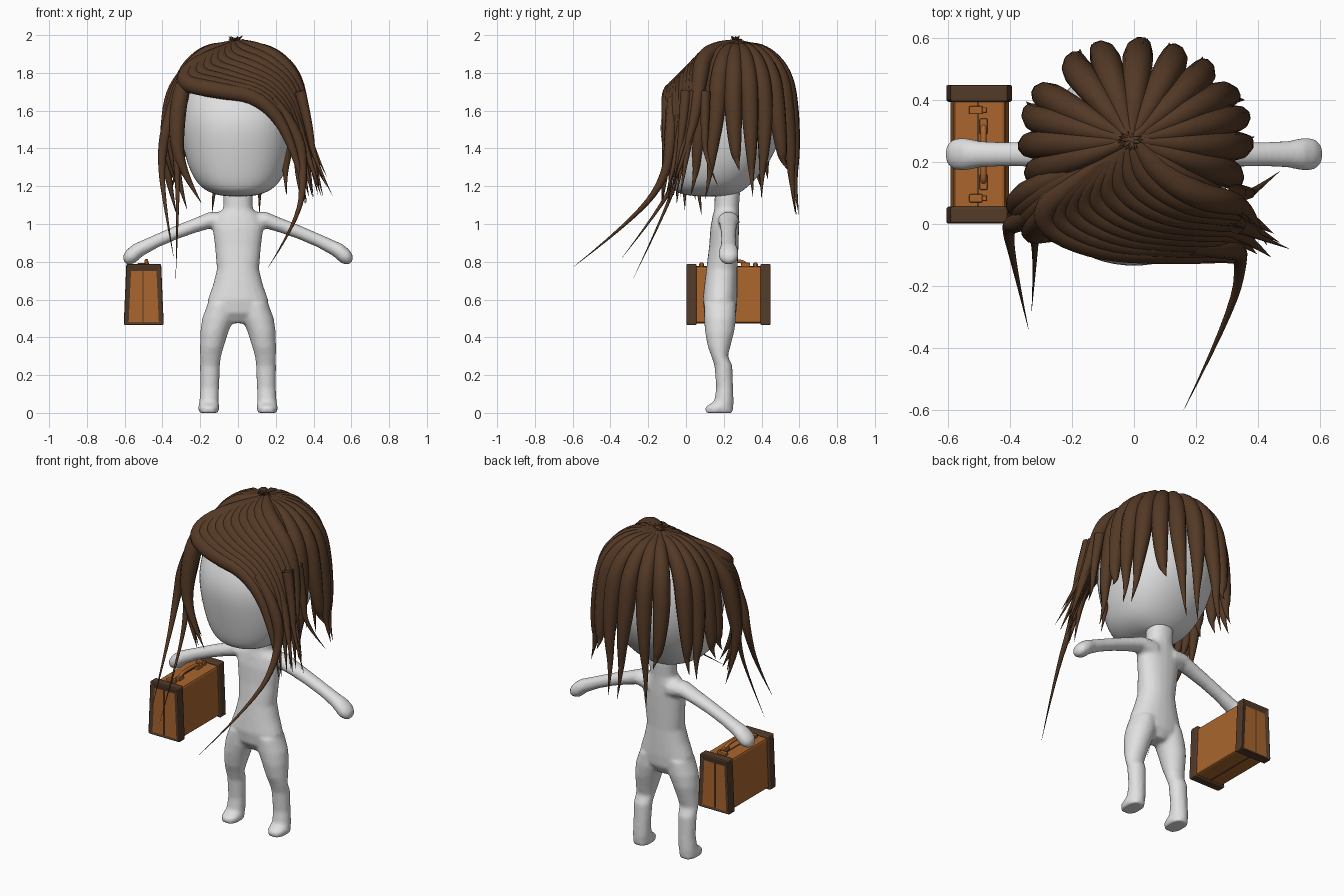
import bpy, bmesh, math, random
from mathutils import Vector

random.seed(4)
cube = bpy.data.objects.get("Cube")
if cube:
    bpy.data.objects.remove(cube, do_unlink=True)


def material(name, rgb):
    m = bpy.data.materials.new(name)
    m.use_nodes = True
    m.diffuse_color = (*rgb, 1)
    bsdf = next(n for n in m.node_tree.nodes if n.type == 'BSDF_PRINCIPLED')
    bsdf.inputs["Base Color"].default_value = (*rgb, 1)
    return m


SKIN = material("pale grey", (0.75, 0.75, 0.75))
HAIR = material("hair brown", (0.088, 0.041, 0.019))
LEATHER = material("orange leather", (0.40, 0.13, 0.026))
TRIM = material("dark brown trim", (0.085, 0.043, 0.022))


def add_object(name, bm, *mats, smooth=True):
    bmesh.ops.recalc_face_normals(bm, faces=bm.faces)
    for f in bm.faces:
        f.smooth = smooth
    mesh = bpy.data.meshes.new(name)
    bm.to_mesh(mesh)
    bm.free()
    for m in mats:
        mesh.materials.append(m)
    ob = bpy.data.objects.new(name, mesh)
    bpy.context.collection.objects.link(ob)
    return ob


def loft(bm, rings, along_x=False, n=20, power=2.0):
    """Skin closed rings (x, y, z, radius_a, radius_b) stacked along z or x."""
    loops = []
    for x, y, z, a, b in rings:
        loop = []
        for i in range(n):
            t = math.tau * i / n
            u, v = (math.copysign(abs(k) ** (2 / power), k) for k in (math.cos(t), math.sin(t)))
            off = (0, a * u, b * v) if along_x else (a * u, b * v, 0)
            loop.append(bm.verts.new(Vector((x, y, z)) + Vector(off)))
        loops.append(loop)
    for p, q in zip(loops, loops[1:]):
        for i in range(n):
            j = (i + 1) % n
            bm.faces.new((p[i], p[j], q[j], q[i]))
    bm.faces.new(loops[0][::-1])
    bm.faces.new(loops[-1])


# Head: (z, half width, front y, back y)
bm = bmesh.new()
head = [(1.145, .07, .05, .24), (1.16, .14, -.05, .28), (1.2, .215, -.085, .34), (1.3, .27, -.11, .43),
        (1.42, .3, -.135, .5), (1.55, .315, -.15, .525), (1.68, .3, -.1, .51), (1.8, .25, -.01, .45),
        (1.88, .17, .09, .39), (1.925, .06, .19, .31)]
loft(bm, [(0, (f + b) / 2, z, w, (b - f) / 2) for z, w, f, b in head], n=16, power=2.25)
ob = add_object("head", bm, SKIN)
ob.modifiers.new("round", 'SUBSURF').levels = 2
ob.modifiers["round"].render_levels = 2

# Body: torso, arms and legs fused into one skin
bm = bmesh.new()
loft(bm, [(0, .185, .475, .06, .05), (0, .182, .53, .15, .085), (0, .18, .6, .16, .092), (0, .185, .68, .132, .088),
          (0, .19, .76, .112, .083), (0, .2, .88, .122, .078), (0, .205, .98, .135, .076), (0, .21, 1.04, .12, .07),
          (0, .215, 1.08, .078, .065), (0, .22, 1.18, .078, .068)], power=2.2)
for s in (1, -1):
    arm = [(.06, 1.01, .06, .055), (.15, 1.02, .055, .045), (.22, .995, .047, .04), (.32, .958, .042, .038),
           (.42, .915, .04, .038), (.5, .875, .044, .042), (.55, .843, .055, .053), (.585, .826, .05, .042),
           (.607, .82, .025, .02)]
    loft(bm, [(s * x, .225, z, a, b) for x, z, a, b in arm], along_x=True)
    leg = [(.155, .175, 0, .054, .075), (.155, .175, .03, .056, .076), (.153, .2, .06, .052, .052),
           (.15, .205, .13, .05, .045), (.148, .198, .25, .053, .048), (.145, .178, .3, .056, .044),
           (.138, .175, .35, .063, .06), (.125, .178, .43, .075, .078), (.105, .18, .5, .085, .085),
           (.09, .18, .58, .07, .085)]
    loft(bm, [(s * x, y, z, a, b) for x, y, z, a, b in leg])
ob = add_object("body", bm, SKIN)
mod = ob.modifiers.new("fuse", 'REMESH')
mod.mode, mod.voxel_size, mod.use_smooth_shade = 'VOXEL', 0.01, True
mod = ob.modifiers.new("soften", 'SMOOTH')
mod.factor, mod.iterations = 0.5, 8


# Tubes with a radius at every point, used for hair and the case handle
def tubes(name, paths, mat):
    cu = bpy.data.curves.new(name, 'CURVE')
    cu.dimensions = '3D'
    cu.bevel_depth, cu.bevel_resolution, cu.resolution_u = 1.0, 3, 5
    for pts, radii in paths:
        sp = cu.splines.new('NURBS')
        sp.points.add(len(pts) - 1)
        for p, co, r in zip(sp.points, pts, radii):
            p.co = (*co, 1)
            p.radius = max(r, .0004)
        sp.order_u, sp.use_endpoint_u = 3, True
        sp.use_smooth = True
    cu.materials.append(mat)
    ob = bpy.data.objects.new(name, cu)
    bpy.context.collection.objects.link(ob)
    bpy.ops.object.select_all(action='DESELECT')
    ob.select_set(True)
    bpy.context.view_layer.objects.active = ob
    bpy.ops.object.convert(target='MESH')


def blend(path_a, path_b, count, radii, jitter=.035):
    locks = []
    for i in range(count):
        pts = [Vector(a).lerp(Vector(b), i / (count - 1)) for a, b in zip(path_a, path_b)]
        pts[-1] += Vector([random.uniform(-jitter, jitter) for _ in range(3)])
        locks.append((pts, radii))
    return locks


# Locks fanning from the crown over the sides and back
CROWN = Vector((-.01, .27, 0))
locks = []
for deg in (-40, -22, -4, 14, 31, 48, 66, 86, 106, 125, 150, 166, 183, 200):
    low = 1.05 if 60 < deg < 115 else random.uniform(1.1, 1.3)
    turn = random.uniform(-10, 10)

    def at(dist, z, extra=0):
        t = math.radians(deg + extra)
        rx = .35 if math.cos(t) > 0 else .32
        return CROWN + Vector((rx * math.cos(t), .29 * math.sin(t), 0)) * dist + Vector((0, 0, z))
    pts = [at(-.12, random.uniform(1.97, 2.0)), at(.1, 1.945), at(.52, 1.915), at(.87, 1.79), at(.98, 1.6),
           at(1.06, 1.38, turn * .4), at(1.05, (1.38 + low) / 2, turn * .7), at(1.14, low, turn)]
    locks.append((pts, (0, .022, .04, .05, .048, .03, .013, 0)))
tubes("back_and_side_hair", locks, HAIR)

# Fringe swept across the forehead
low_sweep = [(0, .28, 1.97), (-.19, .14, 1.89), (-.32, .02, 1.75), (-.13, -.075, 1.71), (.14, -.09, 1.67),
             (.3, -.1, 1.42), (.34, -.13, 1.12)]
high_sweep = [(-.02, .3, 1.98), (.02, .24, 1.95), (.09, .16, 1.92), (.2, .09, 1.88), (.31, .07, 1.76),
              (.37, .04, 1.5), (.46, -.05, 1.18)]
tubes("fringe", blend(low_sweep, high_sweep, 10, (0, .03, .046, .046, .042, .024, 0)), HAIR)

# Locks framing the face on the other side
inner = [(0, .28, 1.97), (-.2, .13, 1.88), (-.3, .02, 1.74), (-.33, -.02, 1.5), (-.31, -.04, 1.3), (-.2, -.03, 1.12)]
outer = [(0, .28, 1.97), (-.2, .17, 1.88), (-.34, .1, 1.72), (-.37, .07, 1.5), (-.39, .05, 1.3), (-.34, .05, 1.08)]
tubes("face_framing_hair", blend(inner, outer, 4, (0, .03, .045, .045, .024, 0)), HAIR)

# Long thin strands
WISP = (.03, .022, .01, 0)
tubes("long_strands", [
    ([(-.3, .05, 1.75), (-.37, 0, 1.55), (-.41, .0, 1.35), (-.39, -.12, 1.1), (-.34, -.34, .82)],
     (.03, .035, .022, .008, 0)),
    ([(-.28, .04, 1.72), (-.33, -.01, 1.5), (-.32, -.04, 1.25), (-.32, -.14, 1.0), (-.33, -.28, .71)],
     (.03, .03, .014, .005, 0)),
    ([(.18, -.07, 1.66), (.32, -.08, 1.5), (.35, -.1, 1.25), (.32, -.28, 1.02), (.16, -.6, .77)],
     (.03, .035, .022, .009, 0)),
    ([(.33, 0, 1.7), (.38, -.02, 1.5), (.4, -.04, 1.35), (.5, -.08, 1.15)], WISP),
    ([(.32, .03, 1.7), (.36, 0, 1.5), (.4, -.02, 1.4), (.47, -.06, 1.25)], WISP),
    ([(.33, .1, 1.7), (.37, .1, 1.5), (.38, .1, 1.35), (.47, .17, 1.2)], WISP),
], HAIR)


# Suitcase: tapered boxes around x = CASE_X
CASE_X = -.5


def box(bm, x, y, z, taper=1.0):
    """Box from (low, high) ranges; the top is narrowed about the case centre."""
    vs = bmesh.ops.create_cube(bm, size=1)["verts"]
    for v in vs:
        k = taper if v.co.z > 0 else 1
        v.co = Vector([r[0] if c < 0 else r[1] for r, c in zip((x, y, z), v.co)])
        v.co.x = CASE_X + (v.co.x - CASE_X) * k


def bevelled(ob, width, segments=2):
    mod = ob.modifiers.new("edges", 'BEVEL')
    mod.width, mod.segments, mod.limit_method = width, segments, 'ANGLE'


bm = bmesh.new()
box(bm, (-.592, -.402), (.02, .425), (.475, .775), .88)
bevelled(add_object("suitcase_body", bm, LEATHER, smooth=False), .012)

# End caps: rounded dark frame with a recessed leather panel
for name, y in (("front_cap", (0, .056)), ("back_cap", (.394, .45))):
    bm = bmesh.new()
    box(bm, (-.605, -.393), y, (.465, .788), .87)
    side = -1 if name == "front_cap" else 1
    bmesh.ops.recalc_face_normals(bm, faces=bm.faces)
    end = [f for f in bm.faces if f.normal.y * side > .9]
    bmesh.ops.inset_region(bm, faces=end, thickness=.036)
    for f in end:
        f.material_index = 1
        for v in f.verts:
            v.co.y -= side * .008
            v.co.z -= .012
    bevelled(add_object("suitcase_" + name, bm, TRIM, LEATHER, smooth=False), .016, 3)

# Seam running round the middle of the case
bm = bmesh.new()
box(bm, (-.506, -.5), (.006, .444), (.472, .778))
add_object("suitcase_seam", bm, TRIM, smooth=False)

# Latches and handle mounts on the lid
bm = bmesh.new()
for s in (-1, 1):
    y = .225 + s * .142
    box(bm, (-.532, -.488), (y - .013, y + .013), (.77, .793))
    box(bm, (-.49, -.474), (y - .009, y + .009), (.77, .797))
    y = .225 + s * .09
    box(bm, (-.498, -.472), (y - .025, y + .025), (.77, .795))
bevelled(add_object("suitcase_latches", bm, LEATHER, smooth=False), .004)

# Handle: a low arched grip
grip = [(.135, .78), (.135, .802), (.225, .806), (.315, .802), (.315, .78)]
tubes("suitcase_handle", [([(-.485, y, z) for y, z in grip], [.01] * len(grip))], LEATHER)
